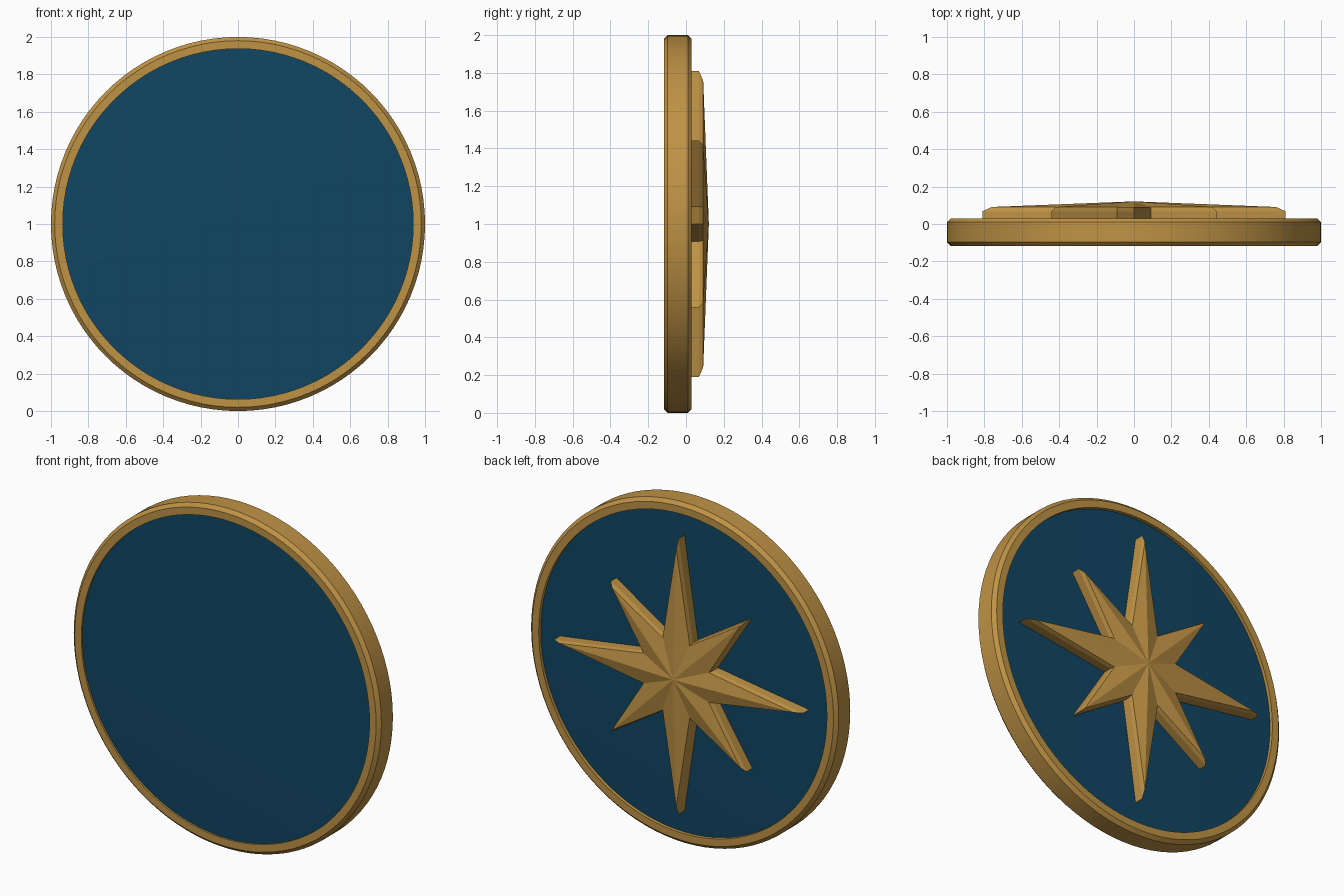
import bpy, bmesh, math
from mathutils import Vector

if "Cube" in bpy.data.objects:
    bpy.data.objects.remove(bpy.data.objects["Cube"])

CENTRE = Vector((0, 0, 1))


def material(name, rgb):
    m = bpy.data.materials.new(name)
    m.diffuse_color = (*rgb, 1)
    m.use_nodes = True
    m.node_tree.nodes["Principled BSDF"].inputs["Base Color"].default_value = m.diffuse_color
    return m


gold = material("gold", (0.52, 0.29, 0.06))
blue = material("deep_blue", (0.005, 0.060, 0.125))


def finish(bm, name, mat):
    bmesh.ops.recalc_face_normals(bm, faces=bm.faces)
    mesh = bpy.data.meshes.new(name)
    bm.to_mesh(mesh)
    bm.free()
    mesh.materials.append(mat)
    obj = bpy.data.objects.new(name, mesh)
    bpy.context.collection.objects.link(obj)
    return obj


def lathe(name, profile, mat, closed, steps=96):
    """Spin (radius, y) points about the y axis through the centre."""
    bm = bmesh.new()
    verts = [bm.verts.new(CENTRE + Vector((r, y, 0))) for r, y in profile]
    pairs = list(zip(verts, verts[1:]))
    if closed:
        pairs.append((verts[-1], verts[0]))
    edges = [bm.edges.new(p) for p in pairs]
    bmesh.ops.spin(bm, geom=verts + edges, cent=CENTRE, axis=(0, 1, 0),
                   angle=math.tau, steps=steps, use_merge=False)
    bmesh.ops.remove_doubles(bm, verts=bm.verts, dist=1e-5)
    obj = finish(bm, name, mat)
    bpy.context.view_layer.objects.active = obj
    obj.select_set(True)
    bpy.ops.object.shade_smooth_by_angle(angle=math.radians(30))
    obj.select_set(False)
    return obj


# Chamfered outer rim
FRONT, BACK, C = -0.117, 0.03, 0.02
lathe("rim", [(0.937, FRONT), (1 - C, FRONT), (1, FRONT + C),
              (1, BACK - C), (1 - C, BACK), (0.937, BACK)], gold, True)

# Slightly domed face disc, set inside the rim
R = 0.945
front = [(R * i / 8, -0.116 + 0.010 * (i / 8) ** 2) for i in range(9)]
back = [(R * i / 8, 0.020 - 0.010 * (i / 8) ** 2) for i in range(8, -1, -1)]
lathe("face_disc", front + back, blue, False)


# Eight-pointed compass star on the back, with chamfered edge and raised centre
def star_ring(bm, y, long_r, short_r, notch_r):
    ring = []
    for i in range(16):
        a = math.tau * i / 16
        r = notch_r if i % 2 else (short_r if i % 4 else long_r)
        ring.append(bm.verts.new(CENTRE + Vector((r * math.sin(a), y, r * math.cos(a)))))
    return ring


bm = bmesh.new()
rings = [star_ring(bm, 0.0, 0.81, 0.625, 0.24),
         star_ring(bm, 0.068, 0.81, 0.625, 0.24),
         star_ring(bm, 0.091, 0.76, 0.59, 0.23)]
apex = bm.verts.new(CENTRE + Vector((0, 0.121, 0)))
bm.faces.new(rings[0])
for i in range(16):
    j = (i + 1) % 16
    for low, high in zip(rings, rings[1:]):
        bm.faces.new((low[i], low[j], high[j], high[i]))
    bm.faces.new((rings[2][i], rings[2][j], apex))
finish(bm, "compass_star", gold)
